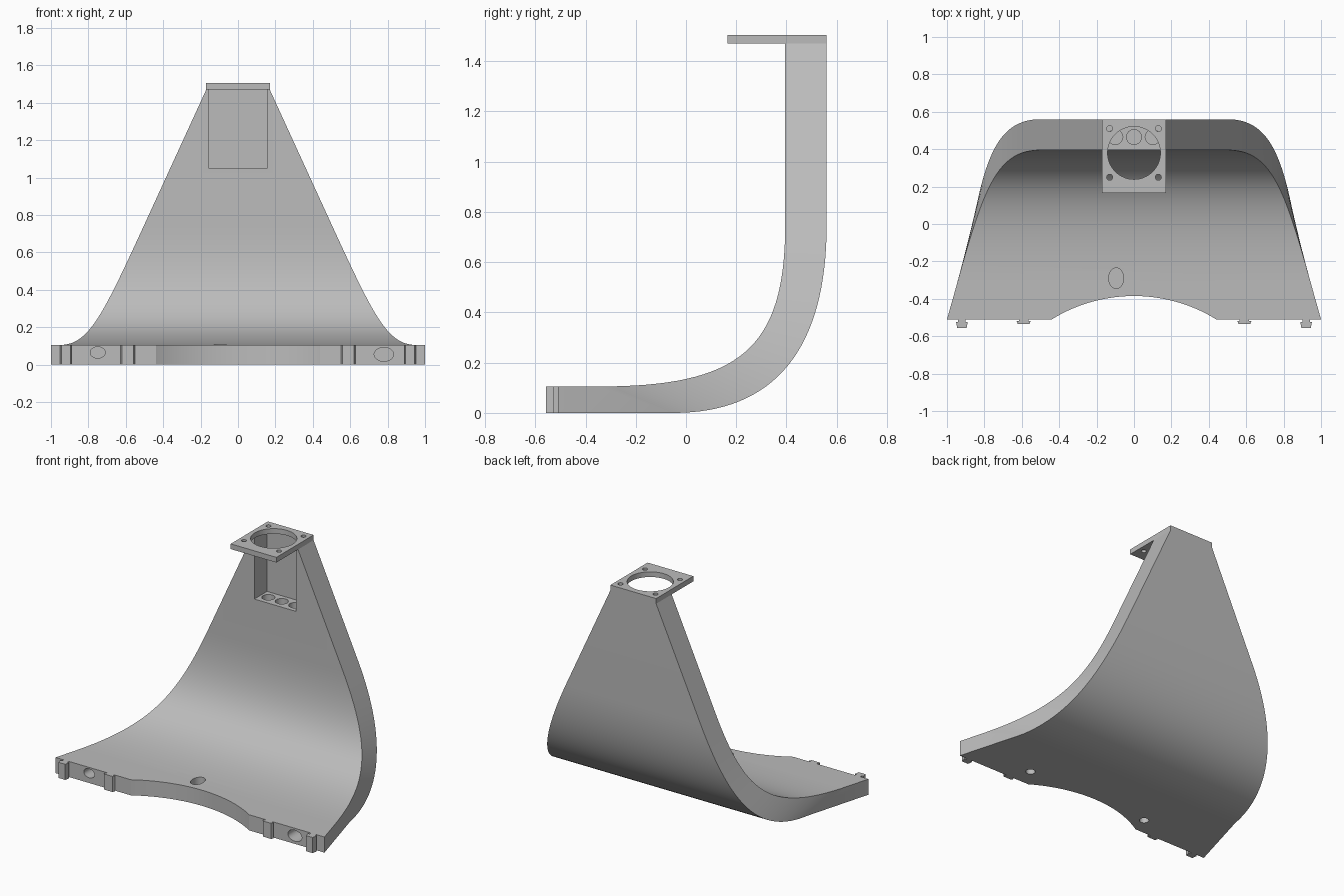
import bpy, bmesh
from math import radians
from mathutils import Vector, Matrix

cube = bpy.data.objects.get("Cube")
if cube:
    bpy.data.objects.remove(cube)

grey = bpy.data.materials.new("light grey plastic")
grey.use_nodes = True
grey.diffuse_color = (0.5, 0.5, 0.5, 1)
grey.node_tree.nodes["Principled BSDF"].inputs["Base Color"].default_value = (0.5, 0.5, 0.5, 1)


def make_object(name, bm):
    bmesh.ops.recalc_face_normals(bm, faces=bm.faces)
    mesh = bpy.data.meshes.new(name)
    bm.to_mesh(mesh)
    bm.free()
    mesh.materials.append(grey)
    ob = bpy.data.objects.new(name, mesh)
    bpy.context.collection.objects.link(ob)
    return ob


def box(name, low, high):
    low, high = Vector(low), Vector(high)
    bm = bmesh.new()
    bmesh.ops.create_cube(bm, size=1)
    bm.transform(Matrix.Translation((low + high) / 2) @ Matrix.Diagonal((*(high - low), 1)))
    return make_object(name, bm)


def rod(name, centre, rx, ry, depth, along_y=False, sides=32):
    bm = bmesh.new()
    bmesh.ops.create_cone(bm, cap_ends=True, segments=sides, radius1=1, radius2=1, depth=1)
    turn = Matrix.Rotation(radians(90 if along_y else 0), 4, "X")
    bm.transform(Matrix.Translation(centre) @ turn @ Matrix.Diagonal((rx, ry, depth, 1)))
    return make_object(name, bm)


def prism(name, outline, z0, z1):
    bm = bmesh.new()
    face = bm.faces.new([bm.verts.new((x, y, z0)) for x, y in outline])
    top = bmesh.ops.extrude_face_region(bm, geom=[face])["geom"]
    bmesh.ops.translate(bm, vec=(0, 0, z1 - z0), verts=[v for v in top if isinstance(v, bmesh.types.BMVert)])
    return make_object(name, bm)


def activate(ob):
    bpy.ops.object.select_all(action="DESELECT")
    ob.select_set(True)
    bpy.context.view_layer.objects.active = ob


def cut(ob, cutters):
    activate(ob)
    for cutter in cutters:
        mod = ob.modifiers.new("cut", "BOOLEAN")
        mod.operation = "DIFFERENCE"
        mod.solver = "EXACT"
        mod.object = cutter
        bpy.ops.object.modifier_apply(modifier=mod.name)
        bpy.data.objects.remove(cutter)


def bezier(points, t):
    a, b, c, d = (Vector(p) for p in points)
    s = 1 - t
    return a * s**3 + b * 3 * s * s * t + c * 3 * s * t * t + d * t**3


# Curved body: inner and outer edge curves give half width, depth and height
FRONT, THICK, TOP = -0.51, 0.105, 1.47
outer = [(0.87, -0.05, 0), (0.80, 0.35, 0), (0.73, 0.56, 0.25), (0.5, 0.56, 0.75)]
inner = [(0.955, -0.35, THICK), (0.80, 0.21, THICK), (0.73, 0.395, 0.25), (0.5, 0.395, 0.75)]
STEPS = 32
rows = [(Vector((1, FRONT, 0)), Vector((1, FRONT, THICK)))]
rows += [(bezier(outer, i / STEPS), bezier(inner, i / STEPS)) for i in range(STEPS + 1)]
rows += [(Vector((0.17, 0.56, TOP)), Vector((0.17, 0.395, TOP)))]

bm = bmesh.new()
rings = []
for o, n in rows:
    rings.append([bm.verts.new(p) for p in ((-o.x, o.y, o.z), o, n, (-n.x, n.y, n.z))])
for a, b in zip(rings, rings[1:]):
    for k in range(4):
        m = (k + 1) % 4
        bm.faces.new((a[k], a[m], b[m], b[k]))
bm.faces.new(rings[0])
bm.faces.new(rings[-1])
body = make_object("curved_body", bm)

# Arc in the front edge, pocket under the plate, and cable holes
cutters = [
    rod("arc_cutter", (0, -1.222, 0.05), 0.837, 0.837, 0.6, sides=128),
    box("pocket_cutter", (-0.155, 0.3, 1.05), (0.155, 0.53, 1.6)),
    rod("left_front_hole", (0.78, FRONT, 0.055), 0.052, 0.037, 0.2, True),
    rod("right_front_hole", (-0.75, FRONT, 0.065), 0.04, 0.03, 0.2, True),
    rod("top_hole", (-0.095, -0.29, THICK), 0.04, 0.055, 0.1),
    rod("left_bottom_hole", (0.53, -0.38, 0), 0.03, 0.03, 0.1),
    rod("right_bottom_hole", (-0.41, -0.39, 0), 0.03, 0.03, 0.1),
]
cutters += [rod("floor_hole", (x, 0.465, 1.05), 0.04, 0.04, 0.5) for x in (-0.1, 0, 0.1)]
cut(body, cutters)

# Square mounting plate with a large opening and four screw holes
plate = box("mounting_plate", (-0.17, 0.165, TOP), (0.17, 0.56, 1.505))
holes = [rod("plate_opening", (0, 0.38, TOP), 0.141, 0.141, 0.3, sides=64)]
holes += [rod("screw_hole", (x, y, TOP), 0.016, 0.016, 0.3, sides=20)
          for x in (-0.13, 0.13) for y in (0.25, 0.51)]
cut(plate, holes)

# T-shaped joint tabs on the front edge
parts = [body, plate]
for side, label in ((1, "left"), (-1, "right")):
    for kind, x, neck, head, mid, end in (("outer", 0.92, 0.02, 0.031, -0.525, -0.557),
                                          ("inner", 0.59, 0.026, 0.038, -0.518, -0.535)):
        half = [(neck, FRONT + 0.005), (neck, mid), (head, mid), (neck + 0.005, end)]
        outline = half + [(-u, v) for u, v in reversed(half)]
        parts.append(prism(f"{label}_{kind}_tab", [(side * x + u, v) for u, v in outline], 0, THICK))

for ob in parts:
    activate(ob)
    bpy.ops.object.shade_smooth_by_angle(angle=radians(30))
